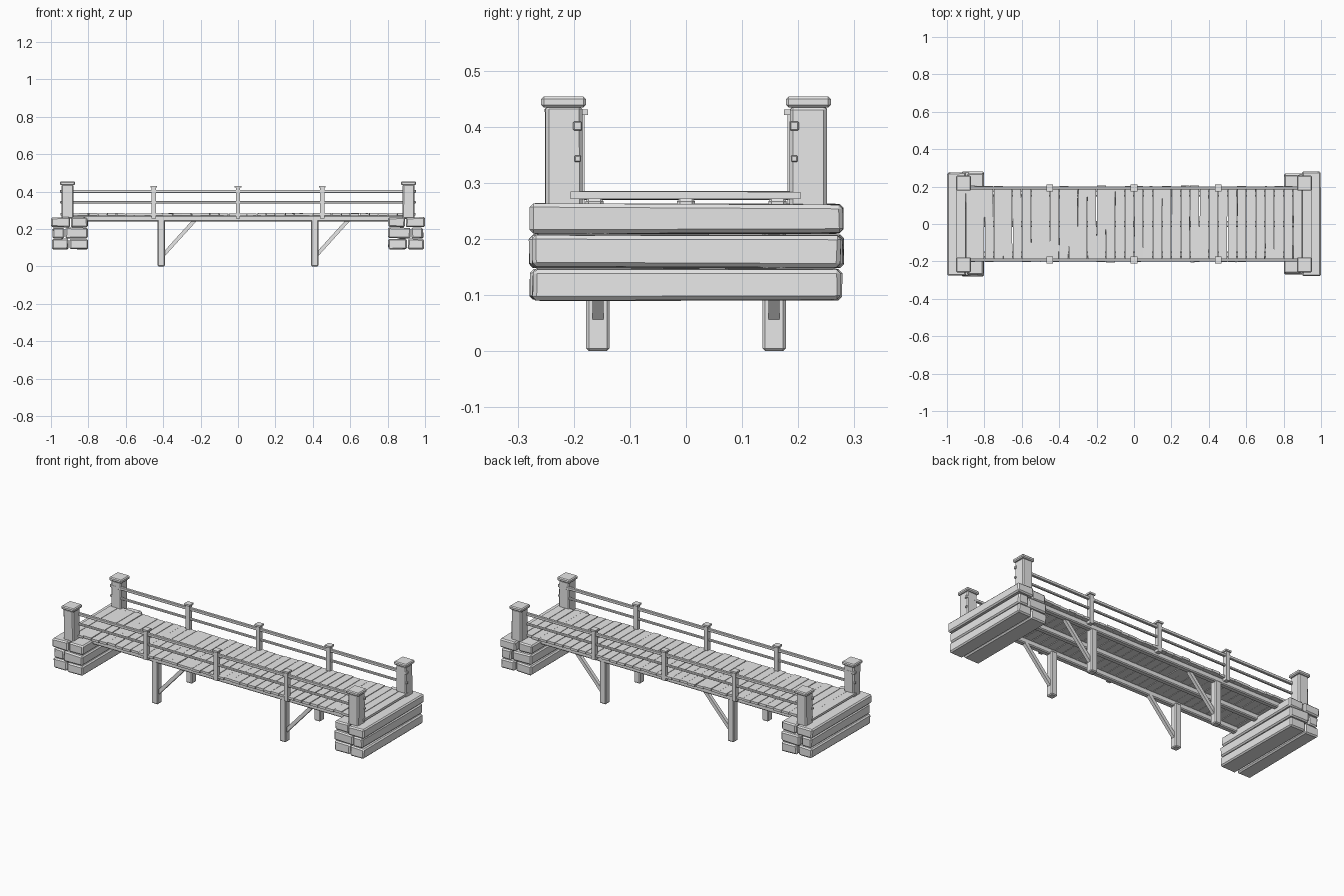
import bpy, bmesh, math, random
from mathutils import Matrix, Vector

if "Cube" in bpy.data.objects:
    bpy.data.objects.remove(bpy.data.objects["Cube"])

random.seed(4)
grey = bpy.data.materials.new("weathered grey")
grey.diffuse_color = (0.8, 0.8, 0.8, 1)
grey.use_nodes = True
grey.node_tree.nodes["Principled BSDF"].inputs["Base Color"].default_value = grey.diffuse_color


def box(name, lo, hi, bevel=0.0, jitter=0.0, yaw=0.0, pitch=0.0):
    """Box between two corners, with optional chamfer, uneven corners and rotation."""
    lo, hi = Vector(lo), Vector(hi)
    size = hi - lo
    bm = bmesh.new()
    bmesh.ops.create_cube(bm, size=1)
    for v in bm.verts:
        v.co = Vector([v.co[i] * size[i] + random.uniform(-jitter, jitter) for i in range(3)])
    if bevel:
        bmesh.ops.bevel(bm, geom=bm.edges[:], offset=bevel, segments=1, affect='EDGES')
    rot = Matrix.Rotation(yaw, 4, 'Z') @ Matrix.Rotation(pitch, 4, 'Y')
    bmesh.ops.transform(bm, matrix=rot, verts=bm.verts)
    mesh = bpy.data.meshes.new(name)
    bm.to_mesh(mesh)
    bm.free()
    mesh.materials.append(grey)
    obj = bpy.data.objects.new(name, mesh)
    obj.location = (lo + hi) / 2
    bpy.context.collection.objects.link(obj)
    return obj


# Stone abutments: three courses of two long blocks at each end
# bottom z, top z, joint x, outer x, half width of outer and inner block
courses = [(0.091, 0.147, 0.905, 0.993, 0.274, 0.268),
           (0.150, 0.207, 0.925, 0.990, 0.275, 0.270),
           (0.210, 0.262, 0.895, 0.998, 0.279, 0.262)]
for s in (-1, 1):
    for z0, z1, joint, outer, wo, wi in courses:
        if s < 0:
            wo, wi = wo - 0.004, wi + 0.010
        for name, a, b, w in (("outer_stone", joint + 0.003, outer, wo),
                              ("inner_stone", 0.803, joint - 0.003, wi)):
            x0, x1 = sorted((s * a, s * b))
            box(name, (x0, -w, z0), (x1, w, z1), bevel=0.007, jitter=0.002)

# Stone gate pillars with caps
for sx in (-1, 1):
    for sy in (-1, 1):
        x, y = sx * 0.912, sy * 0.218
        box("pillar", (x - 0.032, y - 0.033, 0.255), (x + 0.032, y + 0.033, 0.437),
            bevel=0.006, jitter=0.001)
        box("pillar_cap", (x - 0.040, y - 0.040, 0.434), (x + 0.040, y + 0.040, 0.454), bevel=0.005)

# Deck planks, each slightly skewed so the gaps taper
count, pitch = 38, 0.05
for i in range(count):
    x = -0.95 + pitch * (i + 0.5)
    w = 0.0238 + random.uniform(-0.001, 0.0006)
    y0, y1 = -0.2 + random.uniform(-0.006, 0.006), 0.2 + random.uniform(-0.006, 0.006)
    lift = random.uniform(-0.001, 0.001)
    box("deck_plank", (x - w, y0, 0.271 + lift), (x + w, y1, 0.284 + lift),
        jitter=0.0006, yaw=random.uniform(-0.006, 0.006))

# Long beams under the deck
for y in (-0.163, 0, 0.163):
    box("deck_beam", (-0.89, y - 0.016, 0.240), (0.89, y + 0.016, 0.272), bevel=0.005)

# Legs and diagonal braces
for x in (-0.41, 0.41):
    for y in (-0.157, 0.157):
        box("leg", (x - 0.020, y - 0.021, 0.0), (x + 0.020, y + 0.021, 0.255), bevel=0.005)
        a, b = Vector((x + 0.008, y, 0.058)), Vector((x + 0.180, y, 0.248))
        mid, length = (a + b) / 2, (b - a).length
        half = Vector((length / 2, 0.010, 0.010))
        box("brace", mid - half, mid + half, pitch=-math.atan2(b.z - a.z, b.x - a.x))

# Railings: two rails per side and three capped posts
for s in (-1, 1):
    y = s * 0.193
    for z, h in ((0.401, 0.008), (0.343, 0.006)):
        box("rail", (-0.951, y - h, z - h), (0.951, y + h, z + h), bevel=0.002)
    for x in (-0.45, 0, 0.45):
        box("railing_post", (x - 0.012, y - 0.012, 0.255), (x + 0.012, y + 0.012, 0.424))
        box("post_cap", (x - 0.018, y - 0.018, 0.421), (x + 0.018, y + 0.018, 0.431))
